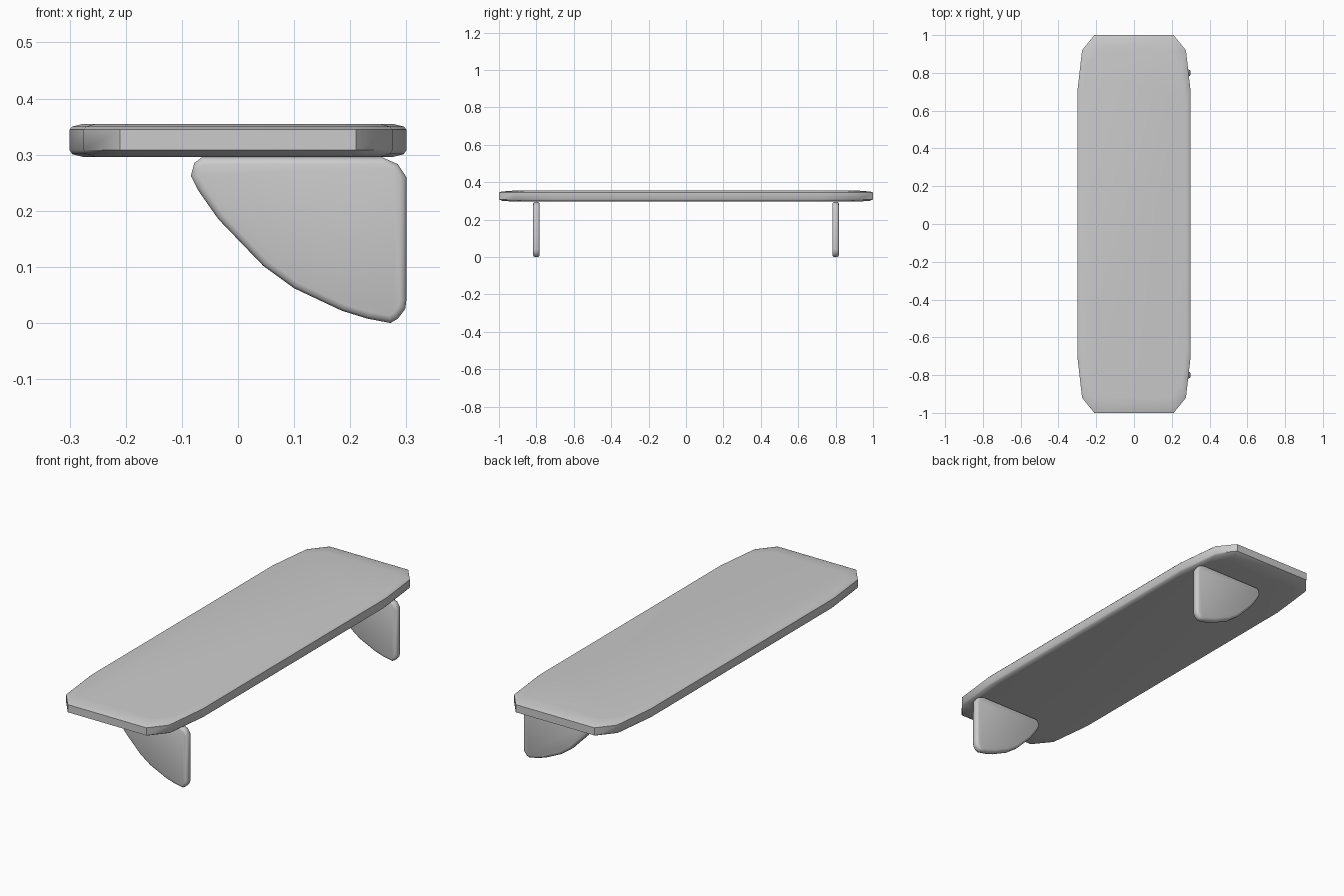
import bpy, bmesh, math
from mathutils import Vector

if "Cube" in bpy.data.objects:
    bpy.data.objects.remove(bpy.data.objects["Cube"])


def inset(points, d):
    # mitred inward offset of a counter-clockwise outline
    out = []
    n = len(points)
    for i, p in enumerate(points):
        a = (p - points[i - 1]).normalized()
        b = (points[(i + 1) % n] - p).normalized()
        na, nb = Vector((-a.y, a.x)), Vector((-b.y, b.x))
        out.append(p + (na + nb) * d / (1 + na.dot(nb)))
    return out


def loft(name, rings, place):
    # rings: list of (outline, height); place maps (u, v, height) to 3D
    bm = bmesh.new()
    loops = [[bm.verts.new(place(p.x, p.y, h)) for p in pts] for pts, h in rings]
    n = len(loops[0])
    for lo, hi in zip(loops, loops[1:]):
        for i in range(n):
            j = (i + 1) % n
            bm.faces.new((lo[i], lo[j], hi[j], hi[i]))
    bm.faces.new(loops[0][::-1])
    bm.faces.new(loops[-1])
    bmesh.ops.recalc_face_normals(bm, faces=bm.faces)
    me = bpy.data.meshes.new(name)
    bm.to_mesh(me)
    bm.free()
    ob = bpy.data.objects.new(name, me)
    bpy.context.collection.objects.link(ob)
    bpy.ops.object.select_all(action='DESELECT')
    ob.select_set(True)
    bpy.context.view_layer.objects.active = ob
    bpy.ops.object.shade_smooth_by_angle(angle=math.radians(40))
    return ob


# shelf board: long octagon-like slab with eased top and bottom edges
quarter = [(0.30, 0.70), (0.275, 0.92), (0.21, 1.0)]
right = [(x, -y) for x, y in quarter[::-1]] + quarter
outline = [Vector(p) for p in right + [(-x, -y) for x, y in right]]


def shrink(sx, sy):
    return [Vector((p.x * sx, p.y * sy)) for p in outline]


loft("shelf_board",
     [(shrink(0.92, 0.92), 0.296), (shrink(0.985, 0.985), 0.301),
      (outline, 0.308), (outline, 0.345),
      (shrink(0.985, 0.985), 0.350), (shrink(0.92, 0.92), 0.355)],
     lambda u, v, h: (u, v, h))

# two curved brackets below the board
profile = [Vector(p) for p in [
    (-0.065, 0.295), (-0.078, 0.285), (-0.084, 0.262), (-0.07, 0.235),
    (-0.035, 0.185), (0.045, 0.102), (0.10, 0.062), (0.185, 0.022),
    (0.23, 0.008), (0.272, 0.0), (0.285, 0.008), (0.298, 0.025),
    (0.30, 0.04), (0.30, 0.26), (0.285, 0.283), (0.258, 0.295)]]
for label, y in (("front", -0.80), ("back", 0.80)):
    loft(label + "_bracket",
         [(inset(profile, 0.012), y - 0.018), (inset(profile, 0.004), y - 0.015),
          (profile, y - 0.008), (profile, y + 0.008),
          (inset(profile, 0.004), y + 0.015), (inset(profile, 0.012), y + 0.018)],
         lambda u, v, h: (u, h, v))
